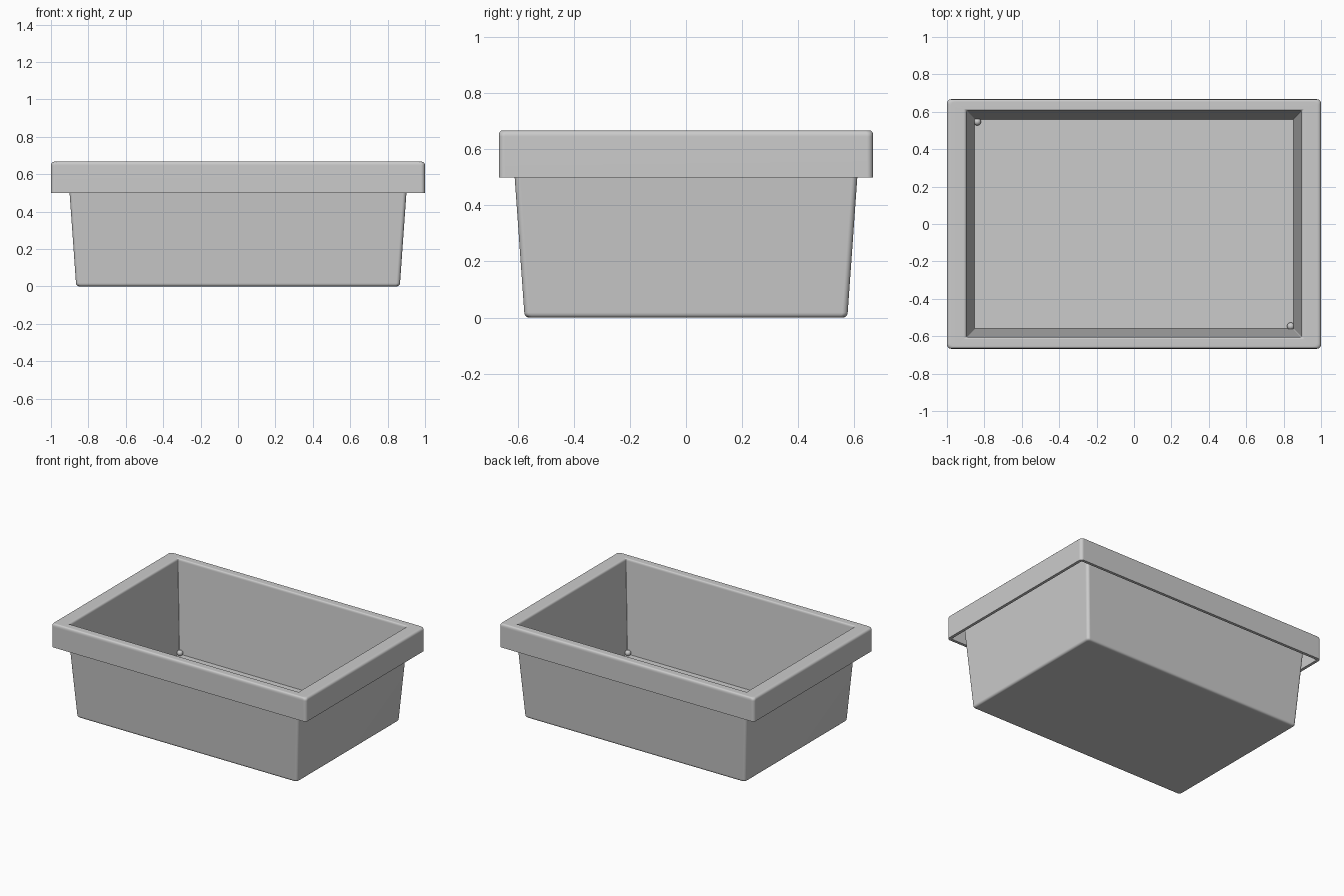
import bpy
import bmesh
import math
from mathutils import Vector

default_cube = bpy.data.objects.get("Cube")
if default_cube:
    bpy.data.objects.remove(default_cube, do_unlink=True)

plastic = bpy.data.materials.new("grey_plastic")
plastic.use_nodes = True
GREY = (0.6, 0.6, 0.6, 1)
plastic.diffuse_color = GREY
plastic.node_tree.nodes["Principled BSDF"].inputs["Base Color"].default_value = GREY


def finish(obj):
    obj.data.materials.append(plastic)
    bpy.ops.object.select_all(action='DESELECT')
    obj.select_set(True)
    bpy.context.view_layer.objects.active = obj
    bpy.ops.object.shade_smooth_by_angle(angle=math.radians(35))


def fillet(a, p, b, size, steps=5):
    """Rounded corner at p between neighbours a and b."""
    def toward(q):
        d = q - p
        return p + d * size / max(abs(c) for c in d)
    s, e = toward(a), toward(b)
    return [s.lerp(p, t).lerp(p.lerp(e, t), t)
            for t in (i / steps for i in range(steps + 1))]


def ring(bm, hx, hy, z, radius, steps=5):
    """Rounded rectangle of vertices, counter-clockwise."""
    verts = []
    for k, (sx, sy) in enumerate([(1, 1), (-1, 1), (-1, -1), (1, -1)]):
        for i in range(steps + 1):
            a = math.pi / 2 * (k + i / steps)
            verts.append(bm.verts.new((sx * (hx - radius) + radius * math.cos(a),
                                       sy * (hy - radius) + radius * math.sin(a), z)))
    return verts


# Cross-section: half width, half depth, height, fillet size, plan corner radius
section = [
    (0.80, 0.51, 0.0, 0, 0.02),
    (0.865, 0.575, 0.0, 0.018, 0.02),      # outer foot
    (0.911, 0.621, 0.647, 0, 0.02),        # wall meets underside of flange
    (0.98, 0.647, 0.647, 0, 0.008),        # inside of hanging lip
    (0.98, 0.647, 0.5, 0, 0.008),
    (1.0, 0.667, 0.5, 0, 0.022),           # lip bottom edge
    (1.0, 0.667, 0.667, 0.022, 0.022),     # rim top edge
    (0.896, 0.606, 0.667, 0.016, 0.005),   # mouth
    (0.852, 0.56, 0.02, 0, 0.005),         # inner floor edge
]

# Tub shell
bm = bmesh.new()
rings = []
for i, (hx, hy, z, size, radius) in enumerate(section):
    p = Vector((hx, hy, z))
    if size:
        points = fillet(Vector(section[i - 1][:3]), p, Vector(section[i + 1][:3]), size)
    else:
        points = [p]
    rings += [ring(bm, *q, radius) for q in points]
for lower, upper in zip(rings, rings[1:]):
    n = len(lower)
    for j in range(n):
        k = (j + 1) % n
        bm.faces.new((lower[j], lower[k], upper[k], upper[j]))
bm.faces.new(reversed(rings[0]))
bm.faces.new(rings[-1])
bmesh.ops.recalc_face_normals(bm, faces=bm.faces)
mesh = bpy.data.meshes.new("tub")
bm.to_mesh(mesh)
bm.free()
tub = bpy.data.objects.new("tub", mesh)
bpy.context.collection.objects.link(tub)
finish(tub)
weighted = tub.modifiers.new("even_shading", 'WEIGHTED_NORMAL')
weighted.keep_sharp = True

# Small round beads in two opposite inside corners
for name, side in (("back_right_corner_bead", -1), ("front_left_corner_bead", 1)):
    bpy.ops.mesh.primitive_uv_sphere_add(segments=20, ring_count=12, radius=0.02,
                                         location=(side * 0.838, side * -0.547, 0.036))
    bead = bpy.context.object
    bead.name = name
    finish(bead)
